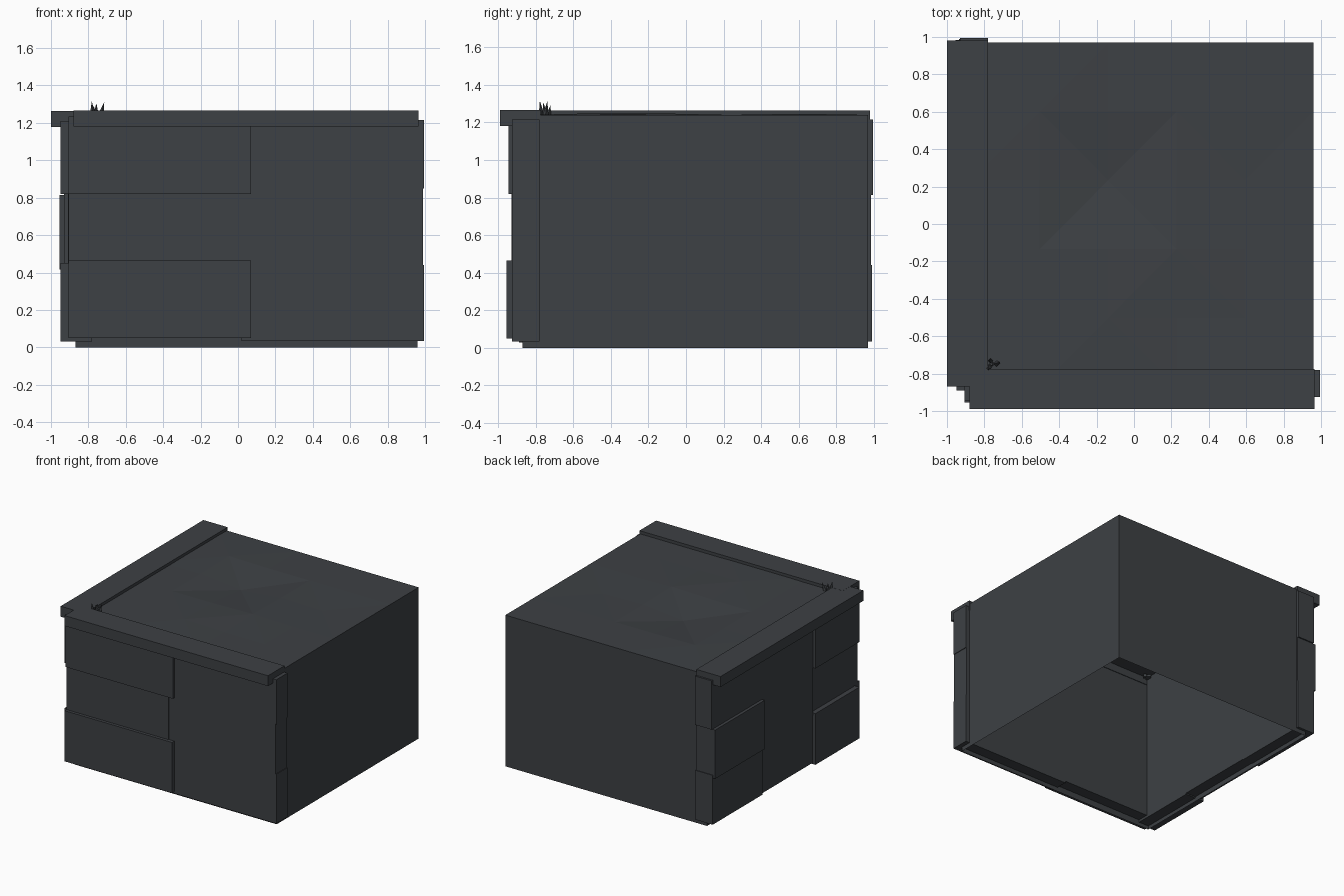
import bpy, bmesh
from mathutils import Vector

if "Cube" in bpy.data.objects:
    bpy.data.objects.remove(bpy.data.objects["Cube"])

stone = bpy.data.materials.new("dark_stone")
stone.diffuse_color = (0.047, 0.052, 0.058, 1)
stone.use_nodes = True
stone.node_tree.nodes["Principled BSDF"].inputs["Base Color"].default_value = stone.diffuse_color


def finish(name, bm):
    me = bpy.data.meshes.new(name)
    bm.to_mesh(me)
    bm.free()
    me.materials.append(stone)
    ob = bpy.data.objects.new(name, me)
    bpy.context.collection.objects.link(ob)
    return ob


def box(name, x0, x1, y0, y1, z0, z1):
    bm = bmesh.new()
    bmesh.ops.create_cube(bm, size=1)
    for v in bm.verts:
        v.co = Vector(((x0 + x1) / 2 + v.co.x * (x1 - x0),
                       (y0 + y1) / 2 + v.co.y * (y1 - y0),
                       (z0 + z1) / 2 + v.co.z * (z1 - z0)))
    return finish(name, bm)


X0, X1, Y0, Y1, TOP = -0.87, 0.96, -0.87, 0.97, 1.24

# Thin backing walls, open underneath
bm = bmesh.new()
corners = [(X0, Y0), (X1, Y0), (X1, Y1), (X0, Y1)]
low = [bm.verts.new((x, y, 0)) for x, y in corners]
high = [bm.verts.new((x, y, TOP)) for x, y in corners]
for i in range(4):
    j = (i + 1) % 4
    bm.faces.new((low[i], low[j], high[j], high[i]))
finish("shell_walls", bm)

# Ground surface: coarse grid with slight unevenness and one dip
bumps = {(2, 3): -0.035, (2, 1): 0.008, (4, 3): -0.008, (1, 4): 0.006, (3, 2): 0.008}
bm = bmesh.new()
n = 5
grid = [[bm.verts.new((X0 + (X1 - X0) * i / n, Y0 + (Y1 - Y0) * j / n,
                       TOP + bumps.get((i, j), 0)))
         for j in range(n + 1)] for i in range(n + 1)]
for i in range(n):
    for j in range(n):
        a, b, c, d = grid[i][j], grid[i + 1][j], grid[i + 1][j + 1], grid[i][j + 1]
        if (i + j) % 2:
            tris = ((a, b, c), (a, c, d))
        else:
            tris = ((a, b, d), (b, c, d))
        for t in tris:
            bm.faces.new(t)
finish("ground_surface", bm)

# Front stone courses: x range, outer y, z range
front = [(-0.905, 0.07, -0.955, 0.05, 0.465), (0.02, 0.995, -0.925, 0.035, 0.44),
         (-0.905, 0.02, -0.93, 0.46, 0.82), (0.02, 0.99, -0.925, 0.43, 0.86),
         (-0.905, 0.07, -0.945, 0.82, 1.235), (0.07, 0.995, -0.925, 0.85, 1.215)]
for k, (x0, x1, y, z0, z1) in enumerate(front):
    box(f"front_stone_{k}", x0, x1, y, -0.78, z0, z1)

# Left stone courses: y range, outer x, z range
left = [(-0.89, -0.32, -0.95, 0.03, 0.45), (-0.32, 0.345, -0.925, 0.04, 0.44),
        (0.345, 0.99, -0.935, 0.035, 0.44),
        (-0.88, -0.32, -0.91, 0.45, 0.82), (-0.32, 0.345, -0.93, 0.43, 0.83),
        (0.345, 0.985, -0.955, 0.415, 0.815),
        (-0.89, -0.32, -0.95, 0.82, 1.21), (-0.32, 0.345, -0.93, 0.82, 1.21),
        (0.345, 0.995, -0.93, 0.815, 1.215)]
for k, (y0, y1, x, z0, z1) in enumerate(left):
    box(f"left_stone_{k}", x, -0.78, y0, y1, z0, z1)

# Cap stones along the two edges
box("front_cap", -0.88, 0.965, -0.99, -0.775, 1.18, 1.265)
box("left_cap", -1.0, -0.78, -0.87, 0.98, 1.178, 1.264)

# Small spiky tuft at the inner corner
bm = bmesh.new()
for base, tip in [((-0.775, -0.765), (-0.782, -0.778, 1.315)),
                  ((-0.76, -0.745), (-0.757, -0.76, 1.305)),
                  ((-0.74, -0.75), (-0.715, -0.738, 1.312)),
                  ((-0.765, -0.735), (-0.772, -0.722, 1.29))]:
    geo = bmesh.ops.create_cone(bm, segments=4, radius1=0.02, radius2=0, depth=1, cap_ends=True)
    for v in geo["verts"]:
        if v.co.z > 0:
            v.co = Vector(tip)
        else:
            v.co = Vector((base[0] + v.co.x, base[1] + v.co.y, 1.22))
bmesh.ops.remove_doubles(bm, verts=bm.verts, dist=0.0005)
finish("tuft", bm)
